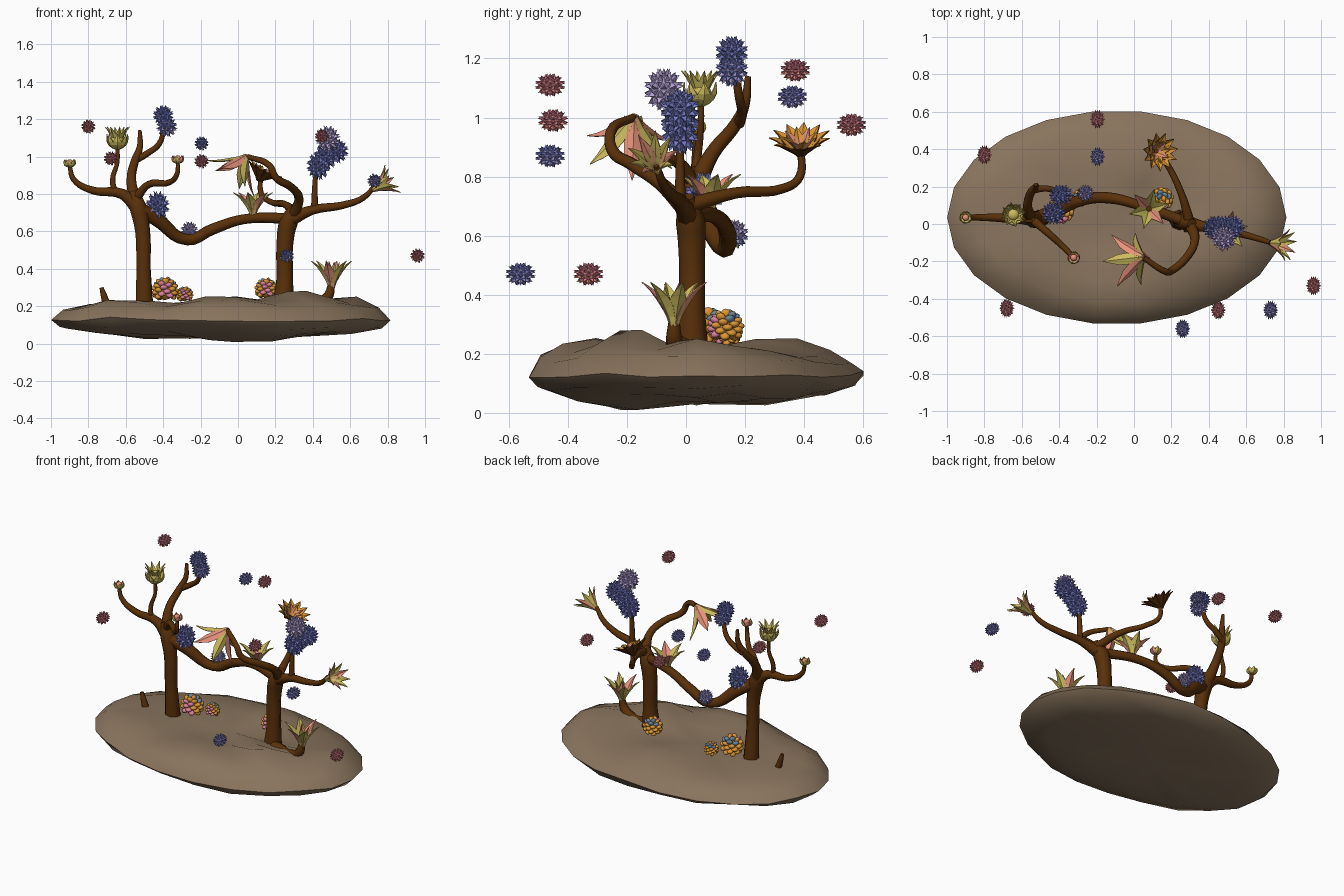
import bpy, bmesh, math, random
from mathutils import Vector, Matrix

random.seed(4)
if "Cube" in bpy.data.objects:
    bpy.data.objects.remove(bpy.data.objects["Cube"])


def material(name, *rgb):
    m = bpy.data.materials.new(name)
    m.use_nodes = True
    m.diffuse_color = (*rgb, 1)
    m.node_tree.nodes["Principled BSDF"].inputs["Base Color"].default_value = (*rgb, 1)
    return m


earth = material("earth", .25, .175, .11)
bark = material("bark", .1, .03, .003)
yellow = material("yellow", .6, .49, .11)
salmon = material("salmon", .8, .29, .2)
blue = material("blue", .18, .2, .56)
lavender = material("lavender", .5, .4, .75)
rose = material("rose", .63, .18, .25)
orange = material("orange", .72, .31, .035)
magenta = material("magenta", .72, .22, .33)
slate = material("slate", .15, .24, .34)


def select(ob):
    bpy.ops.object.select_all(action='DESELECT')
    ob.select_set(True)
    bpy.context.view_layer.objects.active = ob


def finish(name, bm, mats, smooth=None):
    mesh = bpy.data.meshes.new(name)
    bm.to_mesh(mesh)
    bm.free()
    for m in mats:
        mesh.materials.append(m)
    ob = bpy.data.objects.new(name, mesh)
    bpy.context.collection.objects.link(ob)
    if smooth:
        select(ob)
        bpy.ops.object.shade_smooth_by_angle(angle=math.radians(smooth))
    return ob


# Island: rings of a lumpy oval disc, with mounds on the top
def island():
    mounds = [(.3, -.17, .085), (-.65, -.2, .045), (.64, .05, .06),
              (0, .3, .05), (-.1, -.37, .055), (-.1, -.1, -.02)]
    rings = [(.35, .215), (.6, .21), (.8, .2), (.93, .17), (1, .13),
             (.95, .092), (.77, .058), (.45, .036)]
    sides = 22
    bm = bmesh.new()
    loops = []
    for i, (r, z) in enumerate(rings):
        loop = []
        for k in range(sides):
            a = math.tau * k / sides
            x, y = -.092 + .907 * r * math.cos(a), .035 + .572 * r * math.sin(a)
            h = z + random.uniform(-.012, .012)
            if i < 4:
                h += sum(m * math.exp(-((x - u) ** 2 + (y - v) ** 2) / .022) for u, v, m in mounds)
            elif i > 4:
                h -= .03 * math.exp(-((x - .12) ** 2 + (y + .2) ** 2) / .05)
            loop.append(bm.verts.new((x, y, max(h, .004))))
        loops.append(loop)
    for lo, hi in zip(loops, loops[1:]):
        for k in range(sides):
            n = (k + 1) % sides
            bm.faces.new((lo[k], hi[k], hi[n], lo[n]))
    for loop, z in ((loops[0], .21), (loops[-1], .03)):
        c = bm.verts.new((-.092, .035, z))
        for k in range(sides):
            bm.faces.new((c, loop[k], loop[(k + 1) % sides]))
    bmesh.ops.recalc_face_normals(bm, faces=bm.faces)
    finish("island", bm, [earth], 40)


# Branches: tapered tubes along a path of (x, y, z, radius)
def branch(name, *points):
    cu = bpy.data.curves.new(name, 'CURVE')
    cu.dimensions = '3D'
    cu.bevel_depth = 1
    cu.bevel_resolution = 2
    cu.resolution_u = 5
    cu.use_fill_caps = True
    cu.materials.append(bark)
    sp = cu.splines.new('BEZIER')
    sp.bezier_points.add(len(points) - 1)
    for bp, (x, y, z, r) in zip(sp.bezier_points, points):
        bp.co = (x, y, z)
        bp.radius = r
        bp.handle_left_type = bp.handle_right_type = 'AUTO'
    ob = bpy.data.objects.new(name, cu)
    bpy.context.collection.objects.link(ob)
    select(ob)
    bpy.ops.object.convert(target='MESH')
    bpy.ops.object.shade_smooth_by_angle(angle=math.radians(50))


# Spiky ball: a thin needle rises from the middle of every face of a sphere
def spiky(name, pos, size, mats):
    bm = bmesh.new()
    bmesh.ops.create_icosphere(bm, subdivisions=2, radius=.78)
    faces = bm.faces[:]
    bmesh.ops.inset_individual(bm, faces=faces, thickness=.065)
    bmesh.ops.poke(bm, faces=faces, offset=.34)
    for f in bm.faces:
        f.material_index = int(f.calc_center_median().z * 9 + 20) % 3 // 2 if len(mats) > 1 else 0
    bmesh.ops.transform(bm, matrix=Matrix.Translation(pos) @ Matrix.Diagonal((*size, 1)), verts=bm.verts)
    finish(name, bm, mats)


# Flower: pointed, folded petals that bend outwards from an axis
def flower(name, pos, axis, count, length, width, tilt, mats, centre=None, lined=False):
    bm = bmesh.new()
    steps = 5
    for k in range(count):
        a = math.tau * (k + .25) / count
        out, side = Vector((math.cos(a), math.sin(a), 0)), Vector((-math.sin(a), math.cos(a), 0))
        p = out * .008
        rows = []
        for i in range(steps + 1):
            s = i / steps
            w = width * (.35 + 1.3 * s if s < .5 else 2 * (1 - s)) + .001
            t = math.radians(tilt[0] + (tilt[1] - tilt[0]) * s)
            d = out * math.sin(t) + Vector((0, 0, math.cos(t)))
            low = (out * math.cos(t) - Vector((0, 0, math.sin(t)))) * w * .4
            rows.append([bm.verts.new(q) for q in (p - side * w, p + low, p + side * w)])
            p = p + d * length / steps
        for r, q in zip(rows, rows[1:]):
            for j in (0, 1):
                f = bm.faces.new((r[j], r[j + 1], q[j + 1], q[j]))
                f.material_index = 0 if lined else k % len(mats)
    rot = Vector((0, 0, 1)).rotation_difference(Vector(axis)).to_matrix().to_4x4()
    bmesh.ops.transform(bm, matrix=Matrix.Translation(pos) @ rot, verts=bm.verts)
    solid = finish(name, bm, mats).modifiers.new("thickness", 'SOLIDIFY')
    solid.thickness = .004
    solid.material_offset = int(lined)
    if centre:
        bm = bmesh.new()
        bmesh.ops.create_icosphere(bm, subdivisions=2, radius=length * .36)
        mid = Vector(pos) + Vector(axis).normalized() * length * .45
        bmesh.ops.translate(bm, vec=mid, verts=bm.verts)
        finish(name + "_centre", bm, [centre], 60)


# Ground bloom: a dome of plump petals, coloured by direction
def bloom(name, pos, radius):
    bm = bmesh.new()
    count = 36
    for i in range(count):
        z = 1 - 1.7 * (i + .5) / count
        a = i * 2.4
        r = math.sqrt(1 - z * z)
        d = Vector((r * math.cos(a), r * math.sin(a), z))
        m = (Matrix.Translation(Vector(pos) + d * radius * .75)
             @ d.to_track_quat('Z', 'Y').to_matrix().to_4x4()
             @ Matrix.Diagonal((radius * .3, radius * .2, radius * .32, 1)))
        new = bmesh.ops.create_icosphere(bm, subdivisions=2, radius=1, matrix=m)["verts"]
        tone = 2 if d.z > .5 and d.y > .1 else 1 if d.y < -.6 and abs(d.x) < .6 else 0
        for f in {f for v in new for f in v.link_faces}:
            f.material_index = tone
    core = Matrix.Translation(pos) @ Matrix.Scale(radius * .75, 4)
    bmesh.ops.create_icosphere(bm, subdivisions=2, radius=1, matrix=core)
    finish(name, bm, [orange, magenta, slate], 60)


island()

# Left tree
branch("left_trunk", (-.5, .03, .19, .05), (-.505, .02, .4, .04), (-.51, .02, .6, .042),
       (-.535, .025, .73, .048), (-.56, .04, .81, .033))
branch("left_outer_branch", (-.53, .025, .72, .04), (-.62, .03, .8, .028), (-.78, .035, .82, .02),
       (-.88, .035, .88, .015), (-.9, .035, .95, .011))
branch("left_flower_stem", (-.66, .03, .81, .016), (-.67, .04, .88, .014), (-.645, .05, .97, .011),
       (-.645, .05, 1.06, .011))
branch("left_upper_branch", (-.55, .03, .76, .036), (-.57, .09, .88, .026), (-.55, .17, .98, .022),
       (-.525, .2, 1.05, .017), (-.525, .21, 1.14, .01))
branch("left_upper_fork", (-.55, .18, .98, .02), (-.48, .19, 1.02, .017), (-.42, .18, 1.07, .015),
       (-.395, .165, 1.17, .012))
branch("left_front_branch", (-.55, .03, .77, .026), (-.48, -.03, .85, .02), (-.36, -.14, .865, .016),
       (-.325, -.18, .91, .013), (-.322, -.18, .97, .01))
branch("ground_shoot", (-.7, .03, .2, .022), (-.715, .03, .25, .018), (-.73, .03, .3, .011))

# Bough joining the two trees
branch("linking_bough", (-.53, .02, .72, .04), (-.44, .06, .67, .04), (-.27, .13, .555, .03),
       (-.14, .14, .61, .03), (.03, .1, .665, .026), (.28, .01, .67, .03))

# Right tree
branch("right_trunk", (.24, .02, .19, .058), (.25, .02, .35, .044), (.25, .02, .52, .044),
       (.27, .015, .65, .05), (.31, 0, .73, .028))
branch("right_outer_branch", (.27, .01, .66, .04), (.4, -.02, .715, .025), (.56, -.05, .74, .02),
       (.67, -.08, .78, .016), (.73, -.1, .84, .012))
branch("right_upright", (.41, -.02, .71, .02), (.41, -.02, .8, .016), (.415, -.02, .92, .012))
branch("right_front_branch", (.3, 0, .69, .032), (.325, -.09, .78, .024), (.28, -.18, .84, .022),
       (.2, -.25, .89, .02), (.17, -.255, .95, .018), (.05, -.18, 1.0, .014))
branch("right_back_branch", (.3, 0, .7, .028), (.25, .17, .745, .019), (.17, .33, .76, .016),
       (.125, .385, .8, .015), (.12, .39, .89, .012))
branch("right_root_shoot", (.27, -.01, .22, .04), (.42, -.03, .21, .035), (.48, -.04, .25, .028),
       (.5, -.04, .32, .018))

# Spiky blossoms on the branches
for i, (x, y, z, r, h, mats) in enumerate([
        (-.4, .155, 1.22, .054, .055, [blue]), (-.38, .155, 1.16, .054, .055, [blue, lavender]),
        (-.43, .06, .735, .062, .08, [blue]), (-.26, .165, .605, .045, .048, [lavender, blue]),
        (.43, -.02, .95, .062, .075, [blue]), (.47, -.02, 1.0, .065, .07, [blue]),
        (.525, -.02, 1.03, .065, .065, [blue]), (.48, -.075, 1.095, .065, .07, [lavender])]):
    spiky(f"branch_blossom_{i}", (x, y, z), (r, r, h), mats)

# Floating spiky seeds
for i, (x, y, z, tone) in enumerate([
        (-.8, .37, 1.16, rose), (-.68, -.45, .99, rose), (-.195, .56, .975, rose),
        (.45, -.46, 1.11, rose), (.96, -.33, .47, rose), (-.195, .36, 1.07, blue),
        (.73, -.46, .87, blue), (.26, -.56, .47, blue)]):
    spiky(f"floating_seed_{i}", (x, y, z), (.038, .05, .038),
          [tone, lavender if tone == blue else salmon])

# Flowers and buds
up = (0, 0, 1)
flower("tulip", (-.645, .05, 1.04), up, 7, .1, .026, (60, -10), [yellow], yellow)
flower("tulip_tips", (-.645, .05, 1.05), up, 8, .125, .018, (15, 50), [yellow])
flower("outer_bud", (-.9, .035, .945), up, 6, .05, .018, (65, -30), [yellow], salmon)
flower("front_bud", (-.322, -.18, .965), up, 6, .052, .018, (65, -30), [salmon, yellow, salmon], salmon)
flower("drooping_flower", (.05, -.175, 1.005), (-.45, -.08, -.6), 6, .22, .034, (30, 68), [yellow, salmon])
flower("bough_flower", (.08, .08, .68), up, 6, .17, .032, (15, 75), [yellow, yellow, salmon])
flower("outer_flower", (.72, -.1, .82), (.8, -.1, .45), 9, .15, .022, (15, 60), [yellow, yellow, salmon])
tilted = (.4, -.05, .8)
flower("orange_flower", (.11, .39, .87), tilted, 11, .125, .03, (35, 80), [bark, orange], None, True)
flower("orange_flower_inner", (.11, .39, .88), tilted, 8, .09, .02, (20, 65), [orange, salmon])
flower("ground_flower", (.5, -.04, .29), up, 6, .19, .032, (15, 65), [yellow, salmon, yellow])
flower("ground_flower_inner", (.5, -.04, .29), (.1, 0, 1), 3, .15, .026, (0, 25), [yellow, salmon])

# Blooms on the ground
bloom("large_bloom", (-.39, .075, .285), .07)
bloom("small_bloom", (-.285, .14, .26), .045)
bloom("right_bloom", (.15, .135, .29), .06)
